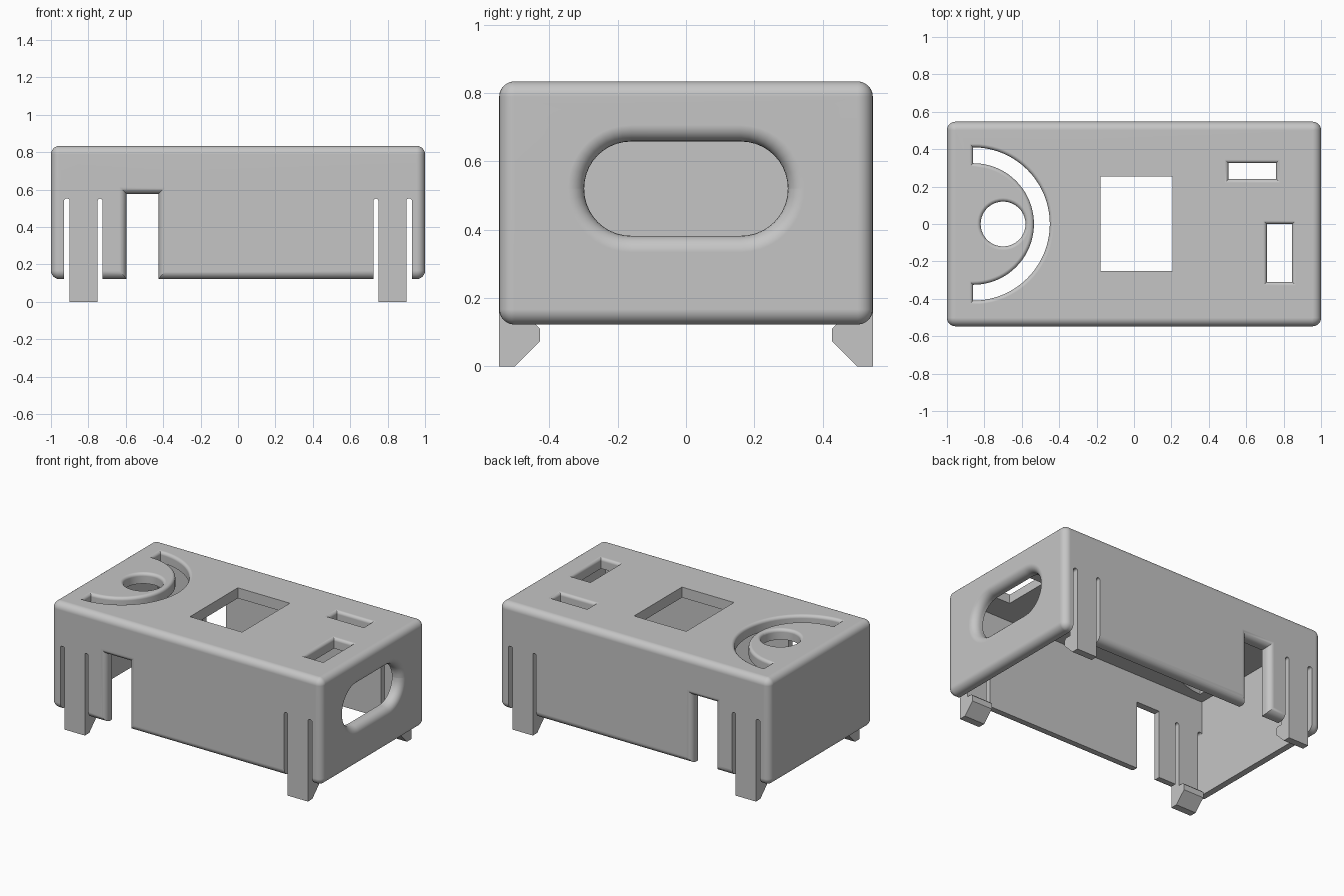
import bpy
import bmesh
from math import sin, cos, pi

if "Cube" in bpy.data.objects:
    bpy.data.objects.remove(bpy.data.objects["Cube"])

HX, HY, BASE, TOP, WALL = 1.0, 0.547, 0.122, 0.834, 0.07
ROUND = 0.045
GREY = (0.56, 0.56, 0.56, 1)

grey = bpy.data.materials.new("plain grey")
grey.use_nodes = True
grey.diffuse_color = GREY
grey.node_tree.nodes["Principled BSDF"].inputs["Base Color"].default_value = GREY


def rounded_rect(x0, x1, y0, y1, r=0.0, n=10):
    """Outline of a rectangle with optional round corners."""
    if r <= 0:
        return [(x0, y0), (x1, y0), (x1, y1), (x0, y1)]
    centres = [(x1 - r, y1 - r), (x0 + r, y1 - r), (x0 + r, y0 + r), (x1 - r, y0 + r)]
    return [(cx + r * cos(pi / 2 * (q + i / n)), cy + r * sin(pi / 2 * (q + i / n)))
            for q, (cx, cy) in enumerate(centres) for i in range(n + 1)]


def grown_rect(x0, x1, y0, y1, r=0.0):
    """Returns a function giving the outline grown by an offset."""
    return lambda o: rounded_rect(x0 - o, x1 + o, y0 - o, y1 + o, r + o if r else 0)


def half_ring(o, cx=-0.86, r_in=0.325, r_out=0.41, n=40):
    """Outline of the half ring slot grown by an offset."""
    angles = [-pi / 2 + pi * i / n for i in range(n + 1)]
    pts = []
    for r, order in ((r_out + o, angles), (r_in - o, angles[::-1])):
        arc = [(cx + r * cos(a), r * sin(a)) for a in order]
        arc[0] = (cx - o, arc[0][1])
        arc[-1] = (cx - o, arc[-1][1])
        pts += arc
    return pts


def loft(name, rings):
    """Solid skinned through rings of equal point count, capped at both ends."""
    bm = bmesh.new()
    loops = [[bm.verts.new(p) for p in ring] for ring in rings]
    n = len(loops[0])
    for a, b in zip(loops, loops[1:]):
        for i in range(n):
            j = (i + 1) % n
            bm.faces.new((a[i], a[j], b[j], b[i]))
    bm.faces.new(loops[0][::-1])
    bm.faces.new(loops[-1])
    bmesh.ops.recalc_face_normals(bm, faces=bm.faces)
    mesh = bpy.data.meshes.new(name)
    bm.to_mesh(mesh)
    bm.free()
    mesh.materials.append(grey)
    obj = bpy.data.objects.new(name, mesh)
    bpy.context.collection.objects.link(obj)
    return obj


# Ways of laying an outline (u, v) at depth w
PLACE = {
    "top": lambda u, v, w: (u, v, w),
    "end": lambda u, v, w: (w, u, v),
    "back": lambda u, v, w: (u, w, v),
    "front": lambda u, v, w: (u, -w, v),
}
STEPS = [pi / 2 * i / 6 for i in range(7)]


def cut(body, outline, side, surface, fillet=0.0, depth=0.2):
    """Cut an opening whose outer rim is rounded by the fillet."""
    levels = [(surface - depth, 0.0)]
    if fillet:
        levels += [(surface - fillet * (1 - sin(a)), fillet * (1 - cos(a))) for a in STEPS]
    levels.append((surface + 0.1, fillet))
    place = PLACE[side]
    cutter = loft("cutter", [[place(u, v, w) for u, v in outline(o)] for w, o in levels])
    cutter.hide_render = True
    mod = body.modifiers.new("cut", "BOOLEAN")
    mod.operation = "DIFFERENCE"
    mod.solver = "EXACT"
    mod.object = cutter
    bpy.context.view_layer.objects.active = body
    bpy.ops.object.modifier_apply(modifier=mod.name)
    bpy.data.objects.remove(cutter)


def case_ring(z, inset):
    return [(x, y, z) for x, y in rounded_rect(
        -HX + inset, HX - inset, -HY + inset, HY - inset, max(ROUND - inset, 0.002), 6)]


# Outer case with rounded corners and rims
rings = [case_ring(BASE + ROUND * (1 - cos(a)), ROUND * (1 - sin(a))) for a in STEPS]
rings += [case_ring(TOP - ROUND + ROUND * sin(a), ROUND * (1 - cos(a))) for a in STEPS]
case = loft("case", rings)

# Hollow inside, open at the bottom
cut(case, grown_rect(-HX + WALL, HX - WALL, -HY + WALL, HY - WALL), "top",
    TOP - WALL - 0.1, depth=1.0)

# Openings in the top
cut(case, half_ring, "top", TOP, 0.02)
cut(case, grown_rect(-0.82, -0.58, -0.12, 0.12, 0.12), "top", TOP, 0.02)
cut(case, grown_rect(-0.18, 0.205, -0.25, 0.255), "top", TOP)
cut(case, grown_rect(0.505, 0.76, 0.24, 0.325), "top", TOP, 0.02)
cut(case, grown_rect(0.71, 0.845, -0.31, 0.0), "top", TOP, 0.02)

# Long round opening in one end
cut(case, grown_rect(-0.298, 0.298, 0.382, 0.658, 0.137), "end", HX, 0.048)

# Notches in both long walls
for side in ("front", "back"):
    cut(case, grown_rect(-0.597, -0.424, -0.1, 0.578), side, HY, 0.038)

# Slots beside each leg, and room for the leg itself
for s in (-1, 1):
    for a, b in ((0.725, 0.75), (0.9, 0.93)):
        x0, x1 = sorted((s * a, s * b))
        cut(case, grown_rect(x0, x1, -0.2, 0.552, 0.0124), "back", HY, depth=1.2)
    x0, x1 = sorted((s * 0.74, s * 0.91))
    cut(case, grown_rect(x0, x1, -0.2, 0.3), "back", HY, depth=1.2)

# Spring legs with inward hooks
parts = [case]
inner = HY - WALL
profile = [(HY, 0), (0.5, 0), (0.428, 0.072), (0.428, 0.11), (0.44, 0.122),
           (inner, 0.122), (inner, 0.3), (HY, 0.3)]
for sx, xname in ((-1, "right"), (1, "left")):
    for sy, yname in ((-1, "front"), (1, "back")):
        parts.append(loft(f"{yname}_{xname}_leg",
                          [[(sx * x, sy * y, z) for y, z in profile] for x in (0.75, 0.9)]))

# Smooth the fillets, keep the edges crisp and the large faces flat
for obj in parts:
    bpy.ops.object.select_all(action="DESELECT")
    obj.select_set(True)
    bpy.context.view_layer.objects.active = obj
    bpy.ops.object.shade_smooth_by_angle(angle=pi / 6)
    flat = obj.modifiers.new("flat faces", "WEIGHTED_NORMAL")
    flat.keep_sharp = True
